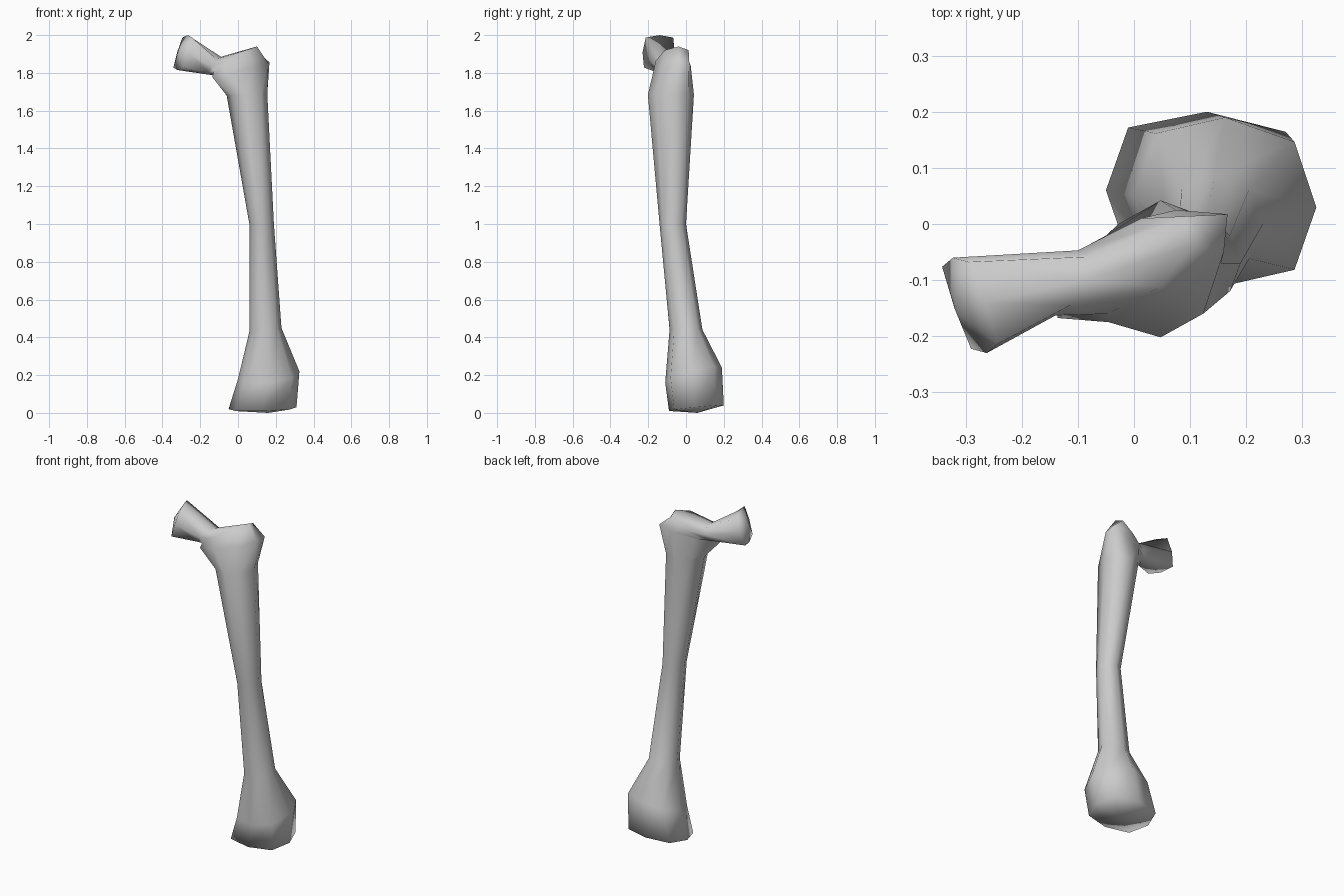
import bpy, bmesh, math
from mathutils import Vector

if "Cube" in bpy.data.objects:
    bpy.data.objects.remove(bpy.data.objects["Cube"])

# Bone colour
bone = bpy.data.materials.new("bone grey")
bone.use_nodes = True
colour = (0.6, 0.6, 0.6, 1)
bone.diffuse_color = colour
bone.node_tree.nodes["Principled BSDF"].inputs["Base Color"].default_value = colour

SIDES = 8
# Sections along the bone: outer point, inner point, half-depth vector, corner fullness
sections = [
    ((.31, .05, .03), (-.05, .06, .02), (.0, .145, .015), .78),     # knee end
    ((.325, .03, .22), (.0, .05, .18), (.0, .15, .04), .76),        # condyles
    ((.23, .0, .45), (.06, .0, .43), (.0, .087, .0), .71),          # lower shaft
    ((.19, -.07, 1.0), (.06, -.07, 1.0), (.0, .07, .0), .71),       # mid shaft
    ((.155, -.07, 1.69), (-.06, -.09, 1.68), (.0, .122, .0), .71),  # upper shaft
    ((.16, -.05, 1.85), (-.13, -.1, 1.785), (.06, .1, .02), .74),   # outer knob
    ((.10, -.04, 1.94), (-.135, -.11, 1.79), (.03, .085, .0), .74), # top of knob
    ((-.09, -.1, 1.885), (-.15, -.11, 1.79), (.02, .058, .0), .74), # neck
    ((-.265, -.14, 2.0), (-.32, -.15, 1.815), (-.03, .085, .0), .86), # head
]


def ring(bm, outer, inner, depth, corner):
    """Eight points around one section."""
    o, i, v = Vector(outer), Vector(inner), Vector(depth)
    centre, u = (o + i) / 2, (o - i) / 2
    verts = []
    for k in range(SIDES):
        a = math.tau * k / SIDES
        size = 1 if k % 2 == 0 else corner * math.sqrt(2)
        verts.append(bm.verts.new(centre + (u * math.cos(a) + v * math.sin(a)) * size))
    return verts


def cap(bm, loop, tip):
    """Fan closing an end."""
    point = bm.verts.new(tip)
    for k in range(SIDES):
        bm.faces.new((loop[k], loop[(k + 1) % SIDES], point))


# One continuous skin from knee end to head
bm = bmesh.new()
loops = [ring(bm, *s) for s in sections]
for low, high in zip(loops, loops[1:]):
    for k in range(SIDES):
        n = (k + 1) % SIDES
        bm.faces.new((low[k], low[n], high[n], high[k]))
cap(bm, loops[0], (.16, .06, .0))
cap(bm, loops[-1], (-.318, -.155, 1.91))
bmesh.ops.recalc_face_normals(bm, faces=bm.faces)
for f in bm.faces:
    f.smooth = True

mesh = bpy.data.meshes.new("thigh_bone")
bm.to_mesh(mesh)
bm.free()
mesh.materials.append(bone)
bpy.context.collection.objects.link(bpy.data.objects.new("thigh_bone", mesh))
